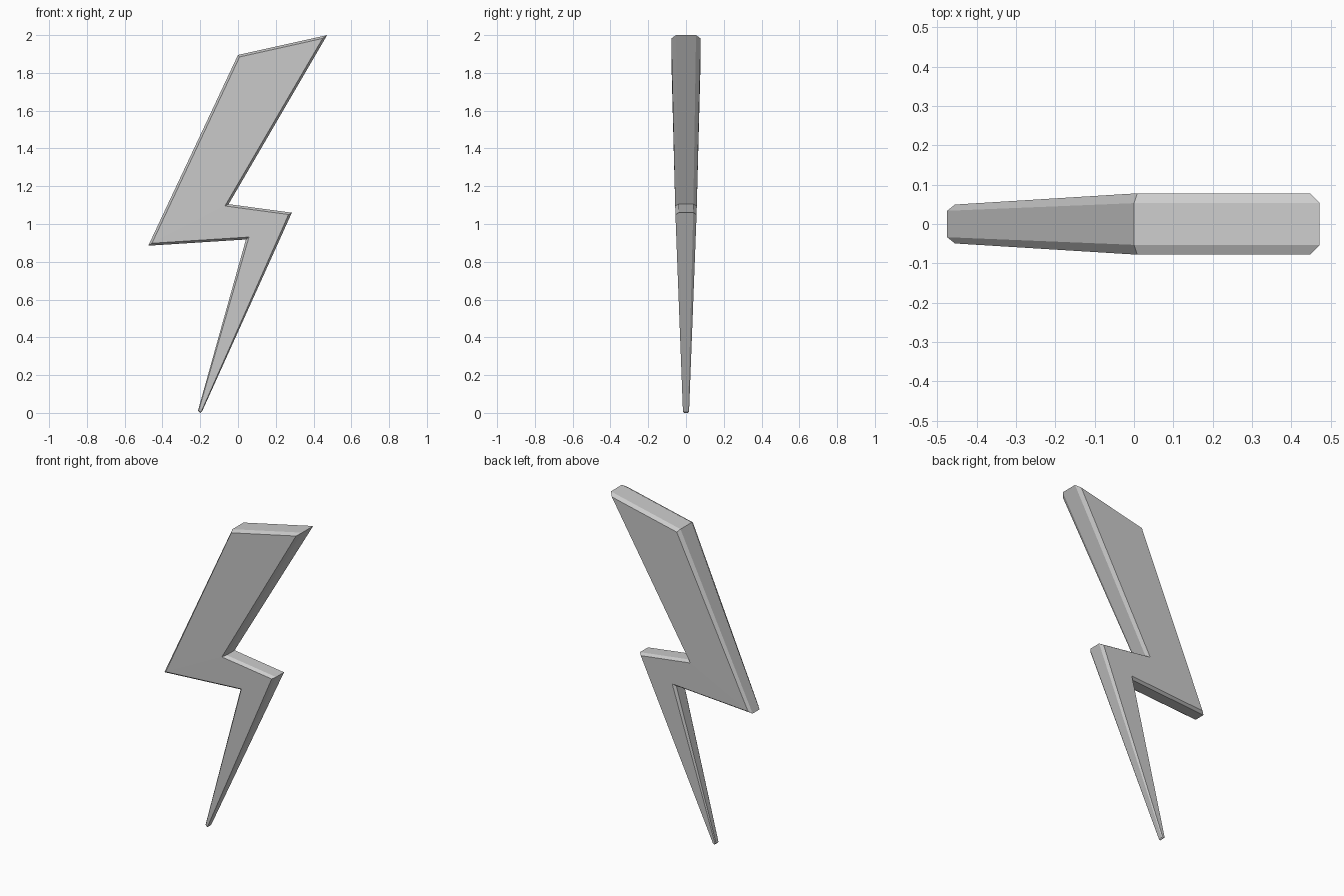
import bpy, bmesh
from mathutils import Vector

if "Cube" in bpy.data.objects:
    bpy.data.objects.remove(bpy.data.objects["Cube"])

# Bolt outline (x, z), clockwise seen from the front
outline = [Vector(p) for p in [
    (0.0, 1.895), (0.472, 2.0), (-0.05, 1.105), (0.285, 1.06),
    (-0.19, 0.008), (-0.2, 0.0), (-0.212, 0.012), (0.042, 0.918), (-0.475, 0.885)]]
n = len(outline)


def half_depth(z):
    # Thin at the tip, thick at the top
    if z < 1.06:
        return 0.016 + (0.056 - 0.016) * z / 1.06
    return min(0.078, 0.056 + 0.022 * (z - 1.06) / 0.83)


def inset(i):
    # Mitred inward offset of one outline corner
    p, a, b = outline[i], outline[i - 1], outline[(i + 1) % n]
    e1, e2 = (p - a).normalized(), (b - p).normalized()
    n1, n2 = Vector((e1.y, -e1.x)), Vector((e2.y, -e2.x))
    d = 0.012 if p.y > 0.5 else 0.004
    return p + (n1 + n2) * (d / (1 + n1.dot(n2)))


bm = bmesh.new()
rings = []
for side, inner in [(-1, True), (-1, False), (1, False), (1, True)]:
    ring = []
    for i, p in enumerate(outline):
        h = half_depth(p.y)
        q = inset(i) if inner else p
        y = side * (h if inner else h * 0.68)
        ring.append(bm.verts.new((q.x, y, q.y)))
    rings.append(ring)

# Bevels and rim
for r0, r1 in zip(rings, rings[1:]):
    for i in range(n):
        j = (i + 1) % n
        bm.faces.new((r0[i], r0[j], r1[j], r1[i]))

# Front and back faces: upper blade, middle, lower spike
for ring in (rings[0], rings[3]):
    for idx in [(0, 1, 2, 8), (8, 2, 3, 7), (7, 3, 4, 6), (4, 5, 6)]:
        bm.faces.new([ring[k] for k in idx])
bmesh.ops.recalc_face_normals(bm, faces=bm.faces)

mesh = bpy.data.meshes.new("lightning_bolt")
bm.to_mesh(mesh)
bm.free()
bolt = bpy.data.objects.new("lightning_bolt", mesh)
bpy.context.collection.objects.link(bolt)
